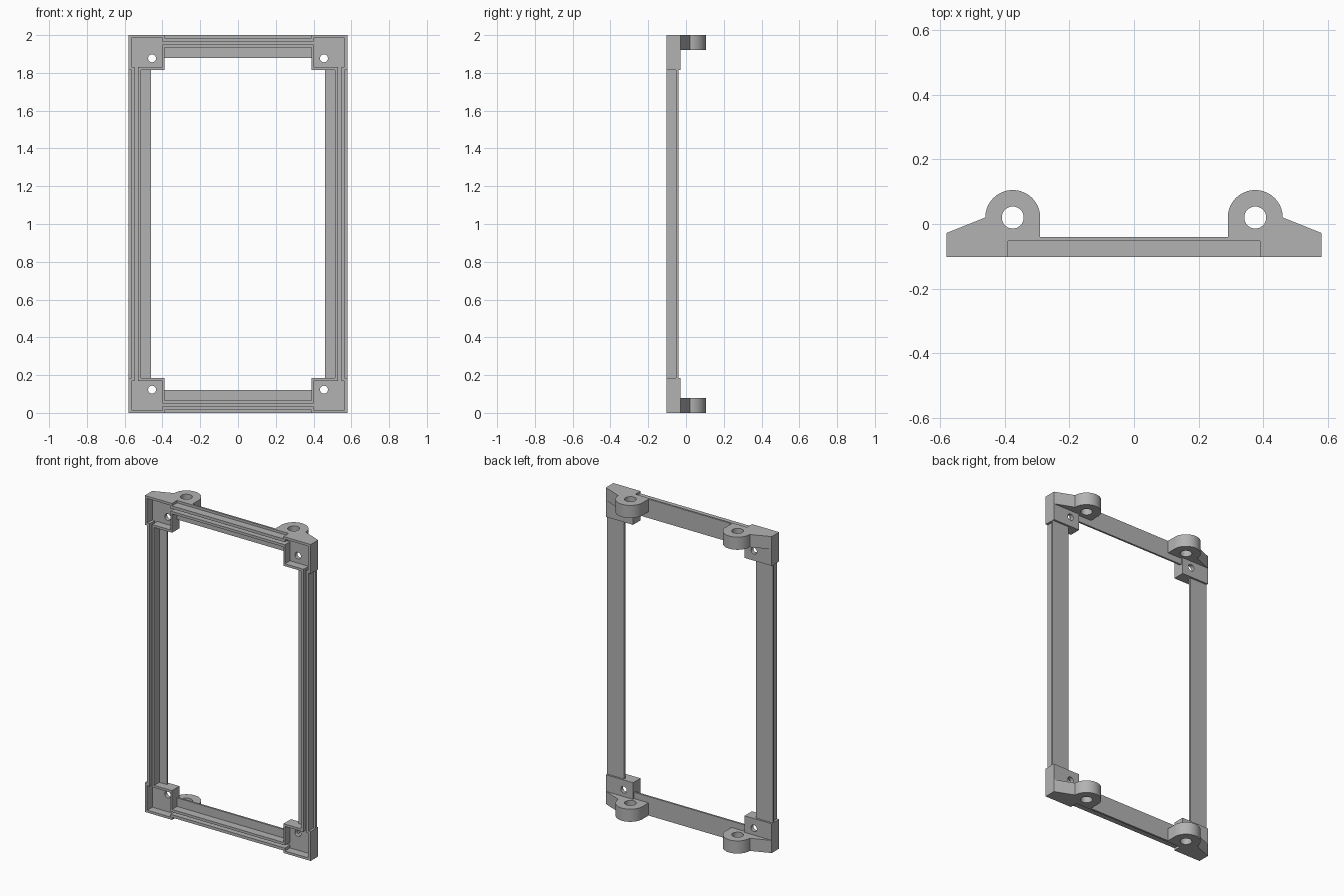
import bpy, bmesh
from math import pi, sin, cos
from mathutils import Vector

if "Cube" in bpy.data.objects:
    bpy.data.objects.remove(bpy.data.objects["Cube"])

grey = bpy.data.materials.new("plain grey")
grey.use_nodes = True
colour = (0.45, 0.45, 0.45, 1)
grey.diffuse_color = colour
grey.node_tree.nodes["Principled BSDF"].inputs["Base Color"].default_value = colour

# Main sizes; heights are measured from the frame's middle
W, H = 0.58, 1.0
FRONT, FLOOR, PLATE_BACK, CORNER_BACK = -0.1025, -0.052, -0.04, -0.028
CORNER_X, CORNER_Z = 0.39, 0.815


def prism(name, outline, place, start, end):
    """Extrude a 2D outline; place(u, v, w) maps it into space."""
    bm = bmesh.new()
    face = bm.faces.new([bm.verts.new(place(u, v, start)) for u, v in outline])
    extruded = bmesh.ops.extrude_face_region(bm, geom=[face])
    shift = Vector(place(0, 0, end)) - Vector(place(0, 0, start))
    verts = [g for g in extruded["geom"] if isinstance(g, bmesh.types.BMVert)]
    bmesh.ops.translate(bm, verts=verts, vec=shift)
    bmesh.ops.recalc_face_normals(bm, faces=bm.faces)
    mesh = bpy.data.meshes.new(name)
    bm.to_mesh(mesh)
    bm.free()
    mesh.materials.append(grey)
    obj = bpy.data.objects.new(name, mesh)
    bpy.context.collection.objects.link(obj)
    obj.location.z = H
    return obj


def upright(u, v, w):
    return (u, v, w)


def box(name, x, y, z):
    outline = [(x[0], y[0]), (x[1], y[0]), (x[1], y[1]), (x[0], y[1])]
    return prism(name, outline, upright, z[0], z[1])


def circle(cx, cy, r, start=0, turn=2 * pi, n=48):
    return [(cx + r * cos(start + turn * i / n), cy + r * sin(start + turn * i / n))
            for i in range(n)]


def activate(obj):
    bpy.ops.object.select_all(action="DESELECT")
    obj.select_set(True)
    bpy.context.view_layer.objects.active = obj


def combine(obj, other, operation):
    mod = obj.modifiers.new(operation.lower(), "BOOLEAN")
    mod.operation, mod.object, mod.solver = operation, other, "EXACT"
    activate(obj)
    bpy.ops.object.modifier_apply(modifier=mod.name)
    bpy.data.objects.remove(other)


def mirror(obj, x, z):
    mod = obj.modifiers.new("mirror", "MIRROR")
    mod.use_axis = (x, False, z)
    mod.use_mirror_merge = False


# Rail section: back plate with two ribs (distance inward from the edge, y)
rail = [(0, PLATE_BACK), (0, FLOOR)]
for a, b in ((0.015, 0.033), (0.05, 0.066)):
    rail += [(a, FLOOR), (a, FRONT), (b, FRONT), (b, FLOOR)]
rail += [(0.12, FLOOR), (0.12, PLATE_BACK)]

side = prism("side_rails", rail, lambda d, y, w: (W - d, y, w), -CORNER_Z, CORNER_Z)
mirror(side, True, False)
level = prism("top_and_bottom_rails", rail, lambda d, y, w: (w, y, H - d), -CORNER_X, CORNER_X)
mirror(level, False, True)

# Corner block with an open pocket
corner = box("corner_brackets", (CORNER_X, W), (FRONT, CORNER_BACK), (CORNER_Z, H))

# Mounting lug with a sloped shoulder
lug_x, lug_y, lug_r = 0.375, 0.02, 0.085
lug_outline = [(W, -0.045), (W, CORNER_BACK)]
lug_outline += circle(lug_x, lug_y, lug_r, 0, pi, 32)
lug_outline += [(lug_x - lug_r, lug_y), (lug_x - lug_r, -0.045)]
combine(corner, prism("lug", lug_outline, upright, 0.92, H), "UNION")

cutters = [
    box("pocket", (0.4, W - 0.017), (-0.2, FLOOR), (0.83, H - 0.015)),
    box("level_groove", (0.37, 0.42), (-0.2, FLOOR), (H - 0.05, H - 0.033)),
    box("side_groove", (W - 0.05, W - 0.033), (-0.2, FLOOR), (0.8, 0.85)),
    prism("screw_hole", circle(0.455, 0.877, 0.021, n=32),
          lambda u, v, w: (u, w, v), -0.2, 0.0),
    prism("lug_hole", circle(lug_x, lug_y, 0.034), upright, 0.9, 1.1),
]
for cutter in cutters:
    combine(corner, cutter, "DIFFERENCE")

activate(corner)
bpy.ops.object.shade_smooth_by_angle(angle=pi / 9)
mirror(corner, True, True)
